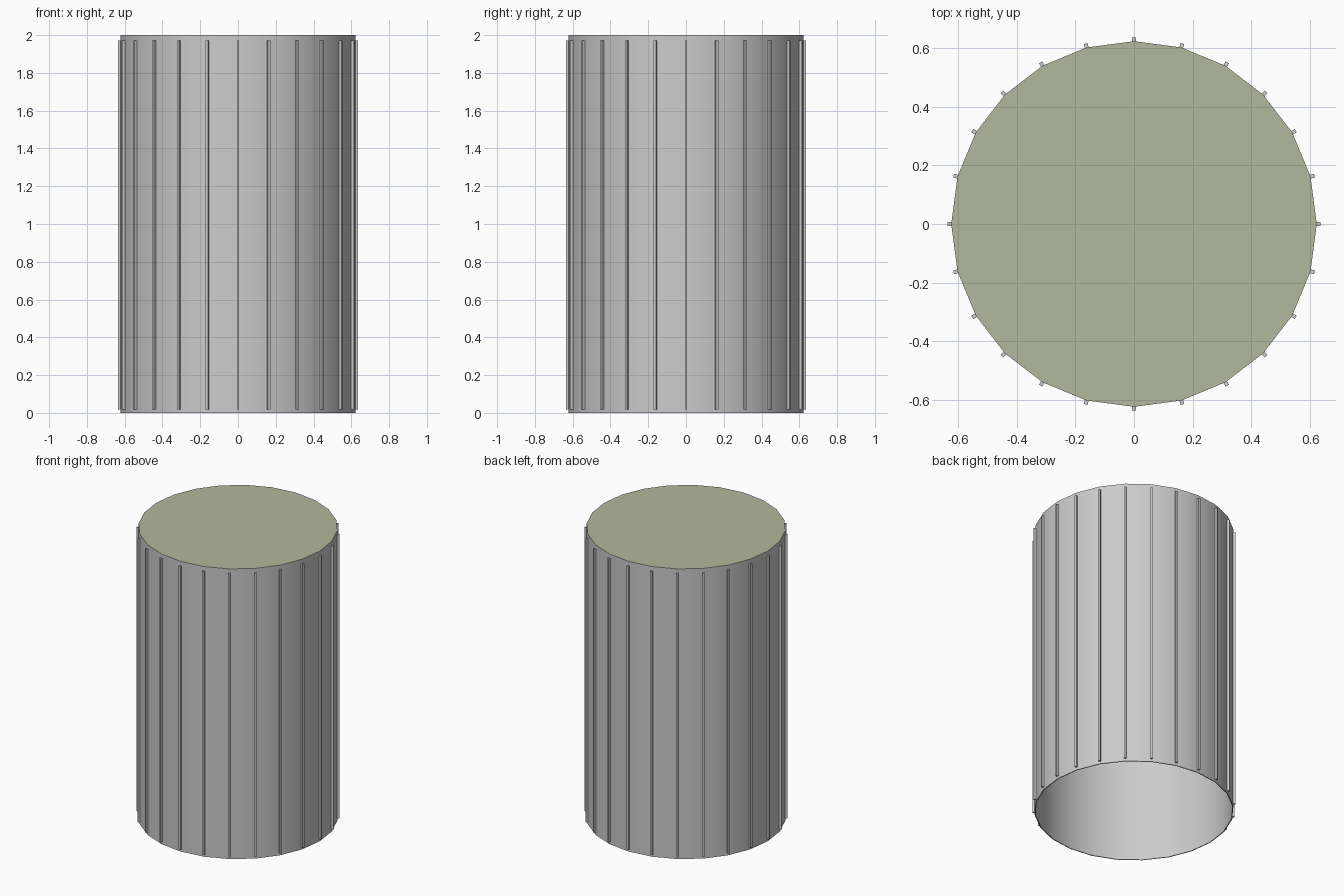
import bpy, bmesh
from math import cos, sin, pi
from mathutils import Matrix

if "Cube" in bpy.data.objects:
    bpy.data.objects.remove(bpy.data.objects["Cube"])

SIDES, RADIUS, HEIGHT, WALL = 24, 0.623, 2.0, 0.006


def make_object(name, bm):
    mesh = bpy.data.meshes.new(name)
    bm.to_mesh(mesh)
    bm.free()
    obj = bpy.data.objects.new(name, mesh)
    bpy.context.collection.objects.link(obj)
    return obj


def ring(bm, radius, z):
    return [bm.verts.new((radius * cos(2 * pi * i / SIDES), radius * sin(2 * pi * i / SIDES), z))
            for i in range(SIDES)]


# Thin-walled drum, open at the bottom: outer wall, bottom rim, inner wall
bm = bmesh.new()
loops = [ring(bm, RADIUS, HEIGHT), ring(bm, RADIUS, 0),
         ring(bm, RADIUS - WALL, 0), ring(bm, RADIUS - WALL, HEIGHT)]
for upper, lower in zip(loops, loops[1:]):
    for i in range(SIDES):
        j = (i + 1) % SIDES
        bm.faces.new((upper[i], lower[i], lower[j], upper[j]))
wall = make_object("drum_wall", bm)
bpy.context.view_layer.objects.active = wall
wall.select_set(True)
bpy.ops.object.shade_smooth_by_angle(angle=pi / 6)

# Coloured flat lid closing the top
bm = bmesh.new()
bm.faces.new(ring(bm, RADIUS, HEIGHT))
lid = make_object("lid", bm)
paint = bpy.data.materials.new("lid_olive")
paint.diffuse_color = (0.45, 0.48, 0.34, 1)
paint.use_nodes = True
paint.node_tree.nodes["Principled BSDF"].inputs["Base Color"].default_value = paint.diffuse_color
lid.data.materials.append(paint)

# Slim vertical ribs, one on every corner of the drum
bm = bmesh.new()
for i in range(SIDES):
    place = (Matrix.Rotation(2 * pi * i / SIDES, 4, 'Z')
             @ Matrix.Translation((0.629, 0, 0.995))
             @ Matrix.Diagonal((0.015, 0.013, 1.955, 1)))
    bmesh.ops.create_cube(bm, size=1, matrix=place)
make_object("ribs", bm)
